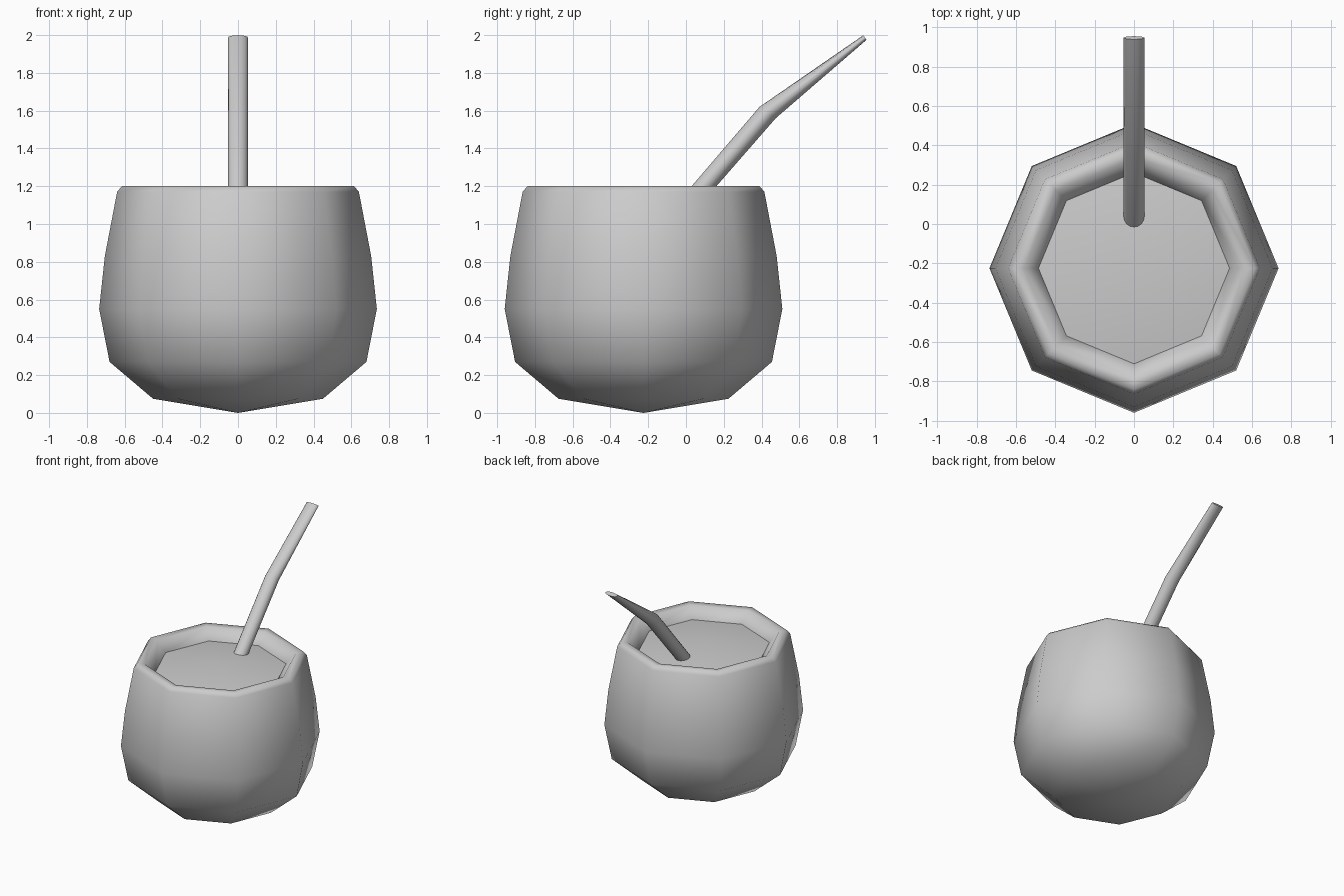
import bpy, bmesh, math
from mathutils import Vector

cube = bpy.data.objects.get("Cube")
if cube:
    bpy.data.objects.remove(cube)

SIDES = 8
BOWL_Y = -0.225


def material(name, rgb):
    mat = bpy.data.materials.new(name)
    mat.use_nodes = True
    mat.diffuse_color = (*rgb, 1)
    mat.node_tree.nodes["Principled BSDF"].inputs["Base Color"].default_value = (*rgb, 1)
    return mat


def loft(name, rings, mat, cap_start=None, cap_end=None):
    """Skin a list of point rings; a cap is a pole point, 'flat' or None."""
    bm = bmesh.new()
    loops = [[bm.verts.new(p) for p in ring] for ring in rings]
    n = len(loops[0])
    for a, b in zip(loops, loops[1:]):
        for i in range(n):
            j = (i + 1) % n
            bm.faces.new((a[i], a[j], b[j], b[i]))
    for cap, loop in ((cap_start, loops[0]), (cap_end, loops[-1])):
        if cap == "flat":
            bm.faces.new(loop)
        elif cap is not None:
            pole = bm.verts.new(cap)
            for i in range(n):
                bm.faces.new((loop[i], loop[(i + 1) % n], pole))
    bmesh.ops.recalc_face_normals(bm, faces=bm.faces)
    for f in bm.faces:
        f.smooth = True
    mesh = bpy.data.meshes.new(name)
    bm.to_mesh(mesh)
    bm.free()
    mesh.materials.append(mat)
    obj = bpy.data.objects.new(name, mesh)
    bpy.context.collection.objects.link(obj)
    return obj


def ring(center, u, v, n):
    c, u, v = Vector(center), Vector(u), Vector(v)
    return [c + u * math.cos(t) + v * math.sin(t)
            for t in (2 * math.pi * i / n for i in range(n))]


def level_ring(r, z):
    return ring((0, BOWL_Y, z), (r, 0, 0), (0, r, 0), SIDES)


grey = material("light grey", (0.6, 0.6, 0.6))

# Gourd-shaped cup: outer wall, rounded rim, inner wall, closed inner floor
profile = [(0.45, 0.075), (0.68, 0.27), (0.735, 0.55), (0.705, 0.83),
           (0.64, 1.17), (0.615, 1.2), (0.56, 1.195), (0.485, 1.11), (0.48, 1.0)]
loft("cup", [level_ring(r, z) for r, z in profile], grey,
     cap_start=(0, BOWL_Y, 0), cap_end=(0, BOWL_Y, 0.98))

# Slightly domed filling
loft("filling", [level_ring(0.486, 1.04), level_ring(0.486, 1.112)], grey,
     cap_start="flat", cap_end=(0, BOWL_Y, 1.175))
filling = bpy.data.objects["filling"]

# Bent straw with a flattened mouthpiece: centre (y, z), half thickness (y, z)
sections = [((0.0, 1.09), (-0.037, 0.032)),
            ((0.432, 1.59), (-0.043, 0.03)),
            ((0.947, 1.987), (-0.008, 0.0125))]
loft("straw", [ring((0, *c), (0.053, 0, 0), (0, *h), 16) for c, h in sections],
     grey, cap_start="flat", cap_end="flat")

# Keep hard edges on the filling rim and straw ends
for name in ("filling", "straw"):
    obj = bpy.data.objects[name]
    bpy.ops.object.select_all(action="DESELECT")
    obj.select_set(True)
    bpy.context.view_layer.objects.active = obj
    bpy.ops.object.shade_smooth_by_angle(angle=math.radians(50))
